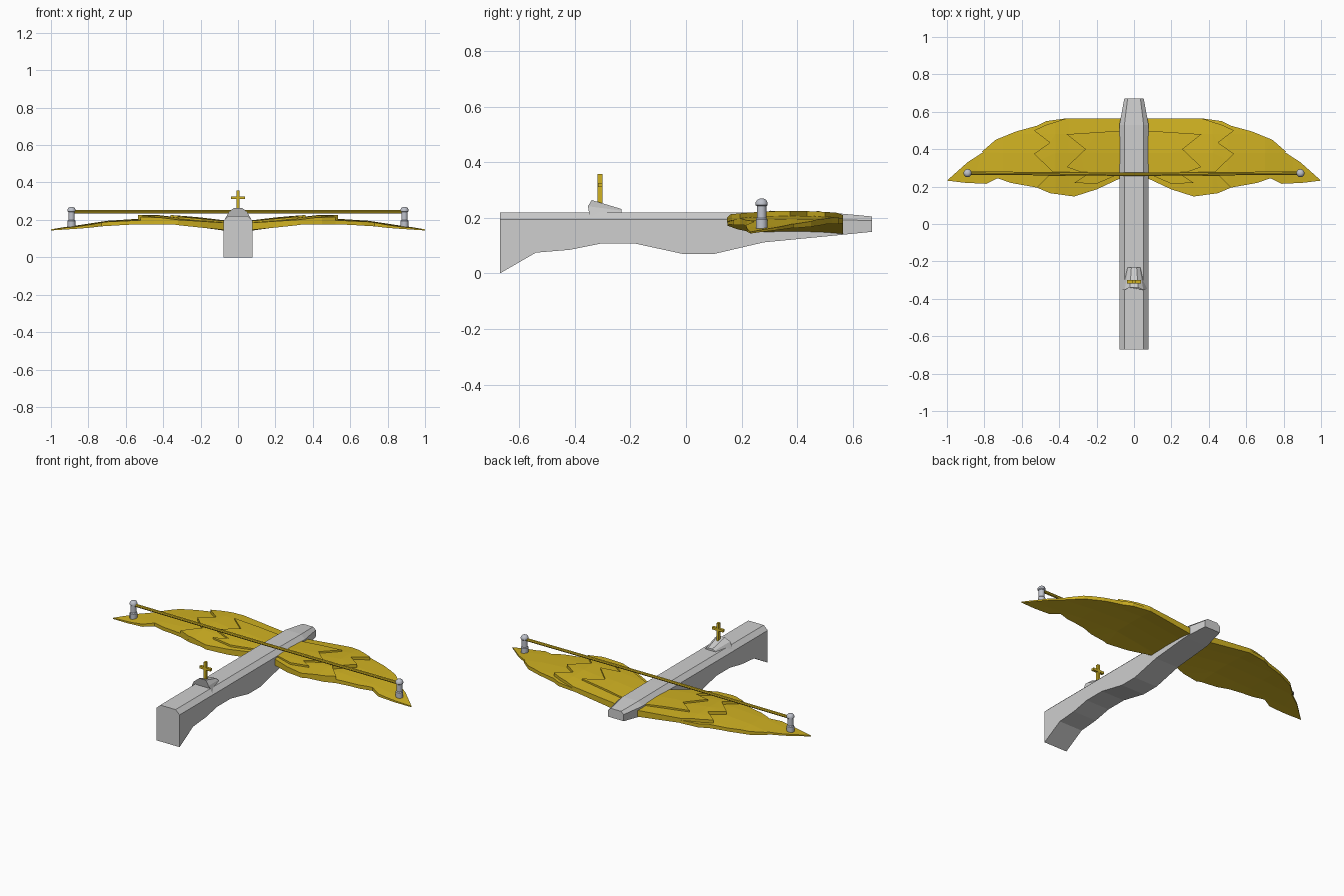
import bpy, bmesh, math
from mathutils import Vector

if "Cube" in bpy.data.objects:
    bpy.data.objects.remove(bpy.data.objects["Cube"], do_unlink=True)


def material(name, rgb):
    m = bpy.data.materials.new(name)
    m.use_nodes = True
    m.diffuse_color = (*rgb, 1)
    m.node_tree.nodes["Principled BSDF"].inputs["Base Color"].default_value = (*rgb, 1)
    return m


GOLD = material("gold", (0.64, 0.45, 0.016))
GREY = material("light grey", (0.62, 0.62, 0.62))
STEEL = material("steel", (0.52, 0.54, 0.60))


def finish(name, bm, mat):
    bmesh.ops.recalc_face_normals(bm, faces=bm.faces)
    me = bpy.data.meshes.new(name)
    bm.to_mesh(me)
    bm.free()
    me.materials.append(mat)
    ob = bpy.data.objects.new(name, me)
    bpy.context.scene.collection.objects.link(ob)
    return ob


def loft(name, sections, mat):
    """Join closed cross-sections of equal length and cap both ends."""
    bm = bmesh.new()
    rings = [[bm.verts.new(p) for p in s] for s in sections]
    n = len(rings[0])
    for a, b in zip(rings, rings[1:]):
        for i in range(n):
            bm.faces.new((a[i], a[(i + 1) % n], b[(i + 1) % n], b[i]))
    bm.faces.new(rings[0])
    bm.faces.new(rings[-1])
    return finish(name, bm, mat)


def box(name, centre, size, mat):
    bm = bmesh.new()
    bmesh.ops.create_cube(bm, size=1)
    for v in bm.verts:
        v.co = Vector(c + a * s for c, a, s in zip(centre, v.co, size))
    return finish(name, bm, mat)


def interp(pts, x):
    if x <= pts[0][0]:
        return pts[0][1]
    for (x0, z0), (x1, z1) in zip(pts, pts[1:]):
        if x <= x1:
            return z0 + (z1 - z0) * (x - x0) / (x1 - x0)
    return pts[-1][1]


# Stock: (y, underside z, half width, top z, shoulder z)
stock = [(-0.67, 0.0, 0.078, 0.22, 0.195), (-0.54, 0.075, 0.078, 0.22, 0.195),
         (-0.42, 0.085, 0.078, 0.22, 0.195), (-0.31, 0.107, 0.078, 0.22, 0.195),
         (-0.18, 0.107, 0.078, 0.22, 0.195), (-0.01, 0.07, 0.078, 0.22, 0.195),
         (0.10, 0.07, 0.078, 0.22, 0.195), (0.28, 0.112, 0.078, 0.22, 0.195),
         (0.53, 0.136, 0.078, 0.218, 0.194), (0.67, 0.15, 0.052, 0.205, 0.19)]
loft("stock", [[(-w, y, b), (w, y, b), (w, y, s), (w * 0.66, y, t), (-w * 0.66, y, t), (-w, y, s)]
               for y, b, w, t, s in stock], GREY)


# Feather layers: jagged outlines sliced, bent to an arched height and thickened
def feathers(name, outline, top, bottom, side):
    bm = bmesh.new()
    bm.faces.new([bm.verts.new((x, y, 0)) for x, y in outline])
    for axis, cuts in (((1, 0, 0), (0.2, 0.35, 0.42, 0.5, 0.6, 0.7, 0.85)), ((0, 1, 0), (0.27, 0.38, 0.48))):
        for c in cuts:
            bmesh.ops.bisect_plane(bm, geom=bm.verts[:] + bm.edges[:] + bm.faces[:],
                                   plane_co=Vector(axis) * c, plane_no=axis)
    bmesh.ops.triangulate(bm, faces=bm.faces[:])
    upper = set(bm.verts)
    bmesh.ops.extrude_face_region(bm, geom=bm.faces[:], use_keep_orig=True)
    for v in bm.verts:
        x, y, _ = v.co
        camber = 0.25 * (y - 0.38) ** 2
        v.co = (side * x, y, interp(top if v in upper else bottom, x) - camber)
    return finish(name, bm, GOLD)


long_outline = [(0.05, 0.565), (0.36, 0.565), (0.47, 0.55), (0.52, 0.525), (0.63, 0.495),
                (0.74, 0.45), (0.815, 0.385), (0.805, 0.385), (0.89, 0.33), (1.0, 0.232),
                (0.90, 0.22), (0.79, 0.215), (0.73, 0.245), (0.66, 0.22), (0.52, 0.195),
                (0.45, 0.17), (0.32, 0.15), (0.2, 0.185), (0.05, 0.255)]
mid_outline = [(0.05, 0.565), (0.36, 0.565), (0.47, 0.53), (0.535, 0.50), (0.45, 0.435),
               (0.535, 0.375), (0.435, 0.28), (0.52, 0.195), (0.45, 0.165), (0.32, 0.147),
               (0.2, 0.185), (0.05, 0.255)]
short_outline = [(0.05, 0.50), (0.36, 0.48), (0.26, 0.40), (0.36, 0.305), (0.25, 0.265),
                 (0.32, 0.22), (0.2, 0.215), (0.05, 0.28)]
long_top = [(0.05, 0.175), (0.35, 0.207), (0.5, 0.208), (0.7, 0.195), (0.85, 0.172), (1.0, 0.155)]
long_bottom = [(0.05, 0.148), (0.35, 0.189), (0.6, 0.181), (0.85, 0.160), (1.0, 0.149)]
mid_top = [(0.05, 0.187), (0.35, 0.217), (0.42, 0.225), (0.54, 0.225)]
mid_bottom = [(0.05, 0.165), (0.35, 0.2), (0.54, 0.204)]
short_top = [(0.05, 0.195), (0.2, 0.213), (0.37, 0.228)]
short_bottom = [(0.05, 0.18), (0.2, 0.195), (0.37, 0.21)]


# Bow-tip post: turned profile (radius, z)
def post(name, x, y):
    prof = [(0.021, 0.162), (0.021, 0.195), (0.017, 0.2), (0.017, 0.242), (0.022, 0.246),
            (0.022, 0.255), (0.016, 0.265), (0.008, 0.269)]
    ob = loft(name, [[(x + r * math.cos(i * math.tau / 12), y + r * math.sin(i * math.tau / 12), z)
                      for i in range(12)] for r, z in prof], STEEL)
    bpy.context.view_layer.objects.active = ob
    ob.select_set(True)
    bpy.ops.object.shade_smooth_by_angle(angle=math.radians(35))
    ob.select_set(False)


for label, s in (("left", 1), ("right", -1)):
    feathers(label + "_long_feathers", long_outline, long_top, long_bottom, s)
    feathers(label + "_middle_feathers", mid_outline, mid_top, mid_bottom, s)
    feathers(label + "_short_feathers", short_outline, short_top, short_bottom, s)
    post(label + "_string_post", s * 0.89, 0.272)

# Bowstring between the posts
loft("bowstring", [[(x, y + 0.009 * math.cos(i * math.pi / 4), 0.244 + 0.009 * math.sin(i * math.pi / 4))
                    for i in range(8)] for x, y in ((-0.89, 0.272), (0, 0.266), (0.89, 0.272))], GOLD)

# Flared sight mount: half arch as (x, y, z), mirrored
def arch(half):
    return half + [(-x, y, z) for x, y, z in reversed(half)]


loft("sight_mount", [
    arch([(0.05, -0.335, 0.215), (0.078, -0.343, 0.187), (0.05, -0.353, 0.242), (0.022, -0.339, 0.264)]),
    arch([(0.02, -0.232, 0.215), (0.037, -0.232, 0.215), (0.03, -0.232, 0.226), (0.014, -0.232, 0.232)]),
], GREY)

# Cross-shaped sight
box("sight_upright", (0, -0.309, 0.299), (0.014, 0.018, 0.118), GOLD)
box("sight_crossbar", (0, -0.309, 0.319), (0.074, 0.017, 0.014), GOLD)
